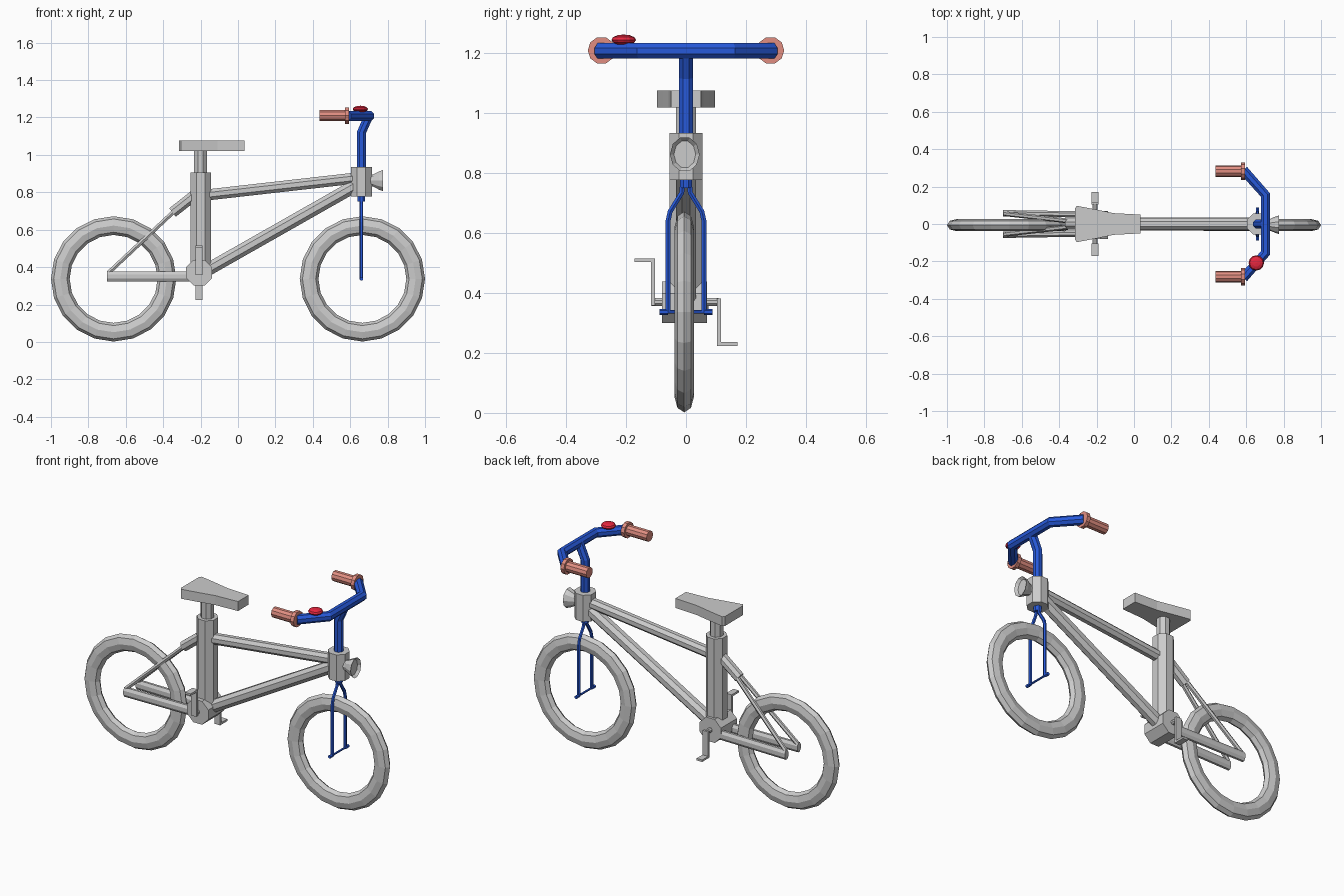
import bpy, bmesh
from math import cos, sin, pi
from mathutils import Vector as V

if "Cube" in bpy.data.objects:
    bpy.data.objects.remove(bpy.data.objects["Cube"])


def material(name, rgb):
    m = bpy.data.materials.new(name)
    m.diffuse_color = (*rgb, 1)
    m.use_nodes = True
    m.node_tree.nodes["Principled BSDF"].inputs["Base Color"].default_value = m.diffuse_color
    return m


BLUE = material("blue_paint", (0.02, 0.10, 0.70))
RED = material("red_paint", (0.80, 0.02, 0.05))
GRIP = material("grip_rubber", (0.75, 0.27, 0.22))


def finish(name, bm, mat=None):
    bmesh.ops.recalc_face_normals(bm, faces=bm.faces[:])
    me = bpy.data.meshes.new(name)
    bm.to_mesh(me)
    bm.free()
    ob = bpy.data.objects.new(name, me)
    bpy.context.collection.objects.link(ob)
    if mat:
        me.materials.append(mat)
    return ob


def tube(name, path, radii, sides=8, mat=None, flat=1.0, ref=(0, 1, 0)):
    """Capped tube along a path; flat scales the radius along ref."""
    pts = [V(p) for p in path]
    if not isinstance(radii, (list, tuple)):
        radii = [radii] * len(pts)
    bm, rings = bmesh.new(), []
    t = V((0, 0, 0))
    for i, p in enumerate(pts):
        a = p - pts[max(i - 1, 0)]
        b = pts[min(i + 1, len(pts) - 1)] - p
        d = a.normalized() + b.normalized()
        t = d.normalized() if d.length > 1e-6 else t
        u = t.cross(V(ref)).normalized()
        w = u.cross(t).normalized()
        ring = []
        for k in range(sides):
            ang = 2 * pi * (k + 0.5) / sides
            ring.append(bm.verts.new(p + radii[i] * (cos(ang) * u + flat * sin(ang) * w)))
        rings.append(ring)
    for r, s in zip(rings, rings[1:]):
        for k in range(sides):
            j = (k + 1) % sides
            bm.faces.new((r[k], r[j], s[j], s[k]))
    bm.faces.new(rings[0])
    bm.faces.new(rings[-1])
    return finish(name, bm, mat)


def box(name, lo, hi, mat=None):
    bm = bmesh.new()
    bmesh.ops.create_cube(bm, size=1)
    for v in bm.verts:
        v.co = V([(lo[i] + hi[i]) / 2 + v.co[i] * (hi[i] - lo[i]) for i in range(3)])
    return finish(name, bm, mat)


def tyre(name, x, segs=20, sides=8):
    bm = bmesh.new()
    rings = []
    for i in range(segs):
        a = 2 * pi * i / segs
        ring = []
        for k in range(sides):
            b = 2 * pi * k / sides
            r = 0.285 + 0.05 * cos(b)
            ring.append(bm.verts.new((x + r * cos(a), -0.006 + 0.032 * sin(b), 0.337 + r * sin(a))))
        rings.append(ring)
    for i in range(segs):
        r, s = rings[i], rings[(i + 1) % segs]
        for k in range(sides):
            j = (k + 1) % sides
            bm.faces.new((r[k], r[j], s[j], s[k]))
    return finish(name, bm)


# Wheels
tyre("rear_tyre", -0.665)
tyre("front_tyre", 0.665)

# Main frame
tube("seat_tube", [(-0.2, 0, 0.37), (-0.2, 0, 0.906)], 0.059)
tube("seat_post", [(-0.2, 0, 0.88), (-0.2, 0, 1.03)], 0.037)
tube("top_tube", [(-0.2, 0, 0.782), (0.64, 0, 0.877)], 0.032)
tube("down_tube", [(-0.2, 0, 0.365), (0.64, 0, 0.842)], 0.037)
tube("head_tube", [(0.66, 0, 0.778), (0.66, 0, 0.935)], 0.06)
tube("bottom_bracket", [(-0.208, -0.08, 0.37), (-0.208, 0.07, 0.37)], 0.075, ref=(0, 0, 1))

# Rear triangle
tube("mono_stay", [(-0.20, 0, 0.81), (-0.35, 0, 0.692)], 0.031)
for s, side in ((1, "left"), (-1, "right")):
    tube(side + "_chain_stay", [(-0.70, s * 0.058, 0.35), (-0.2, s * 0.05, 0.35)], 0.03, flat=0.6)
    tube(side + "_seat_stay", [(-0.69, s * 0.055, 0.372), (-0.34, s * 0.015, 0.70)], 0.013, sides=6)

# Saddle: tapering outline extruded upwards
half = [(-0.315, 0.085), (-0.305, 0.097), (-0.2, 0.077), (-0.11, 0.058), (0.035, 0.05)]
outline = half + [(x, -y) for x, y in reversed(half)]
bm = bmesh.new()
face = bm.faces.new([bm.verts.new((x, y, 1.02)) for x, y in outline])
ext = bmesh.ops.extrude_face_region(bm, geom=[face])
bmesh.ops.translate(bm, vec=(0, 0, 0.056),
                    verts=[g for g in ext["geom"] if isinstance(g, bmesh.types.BMVert)])
finish("saddle", bm)

# Cranks and pedals
tube("crank_axle", [(-0.208, -0.115, 0.37), (-0.208, 0.108, 0.37)], 0.014, ref=(0, 0, 1))
for s, side in ((1, "left"), (-1, "right")):
    tip = 0.37 - s * 0.14
    y0, y1 = sorted((s * 0.104, s * 0.117))
    box(side + "_crank", (-0.226, y0, min(0.365, tip) - 0.006), (-0.19, y1, max(0.375, tip) + 0.006))
    y0, y1 = sorted((s * 0.11, s * 0.172))
    box(side + "_pedal", (-0.226, y0, tip - 0.006), (-0.19, y1, tip + 0.006))

# Headlight: flared cup with a recessed lens
tube("headlight",
     [(0.70, -0.004, 0.863), (0.722, -0.004, 0.863), (0.755, -0.004, 0.863), (0.775, -0.004, 0.863)],
     [0.032, 0.034, 0.052, 0.059], sides=10, flat=0.84)
lamp = bpy.data.objects["headlight"]
bm = bmesh.new()
bm.from_mesh(lamp.data)
bm.faces.ensure_lookup_table()
lens = max(bm.faces, key=lambda f: f.calc_center_median().x)
bmesh.ops.inset_region(bm, faces=[lens], thickness=0.013)
bmesh.ops.translate(bm, vec=(-0.015, 0, 0), verts=lens.verts[:])
bm.to_mesh(lamp.data)
bm.free()

# Front fork
tube("fork_crown", [(0.66, 0, 0.79), (0.66, 0, 0.75)], 0.022, mat=BLUE)
for s, side in ((1, "left"), (-1, "right")):
    tube(side + "_fork_leg",
         [(0.66, s * 0.012, 0.765), (0.66, s * 0.014, 0.735), (0.66, s * 0.053, 0.672),
          (0.66, s * 0.06, 0.64), (0.66, s * 0.06, 0.335)], 0.0095, sides=6, mat=BLUE, ref=(1, 0, 0))
    tube(side + "_axle_nut", [(0.66, s * 0.06, 0.337), (0.66, s * 0.088, 0.337)], 0.010,
         sides=6, mat=BLUE, ref=(0, 0, 1))
tube("front_axle", [(0.66, -0.07, 0.337), (0.66, 0.07, 0.337)], 0.006, sides=6, mat=BLUE, ref=(0, 0, 1))

# Stem and handlebar
tube("stem", [(0.66, 0, 0.92), (0.66, 0, 1.12), (0.70, 0, 1.21)], 0.026, mat=BLUE)
tube("handlebar",
     [(0.585, 0.288, 1.208), (0.703, 0.155, 1.208), (0.703, -0.155, 1.208), (0.585, -0.288, 1.208)],
     0.028, mat=BLUE, ref=(0, 0, 1))

# Grips with end flanges
for s, side in ((1, "left"), (-1, "right")):
    y = s * 0.282
    tube(side + "_grip", [(0.435, y, 1.21), (0.58, y, 1.21)], 0.031, sides=10, mat=GRIP)
    tube(side + "_grip_flange", [(0.571, y, 1.21), (0.593, y, 1.21)], 0.046, sides=10, mat=GRIP)

# Bell
bm = bmesh.new()
bmesh.ops.create_uvsphere(bm, u_segments=12, v_segments=6, radius=1)
for v in bm.verts:
    v.co = V((0.654 + v.co.x * 0.041, -0.208 + v.co.y * 0.041, 1.245 + v.co.z * 0.018))
finish("bell", bm, RED)
